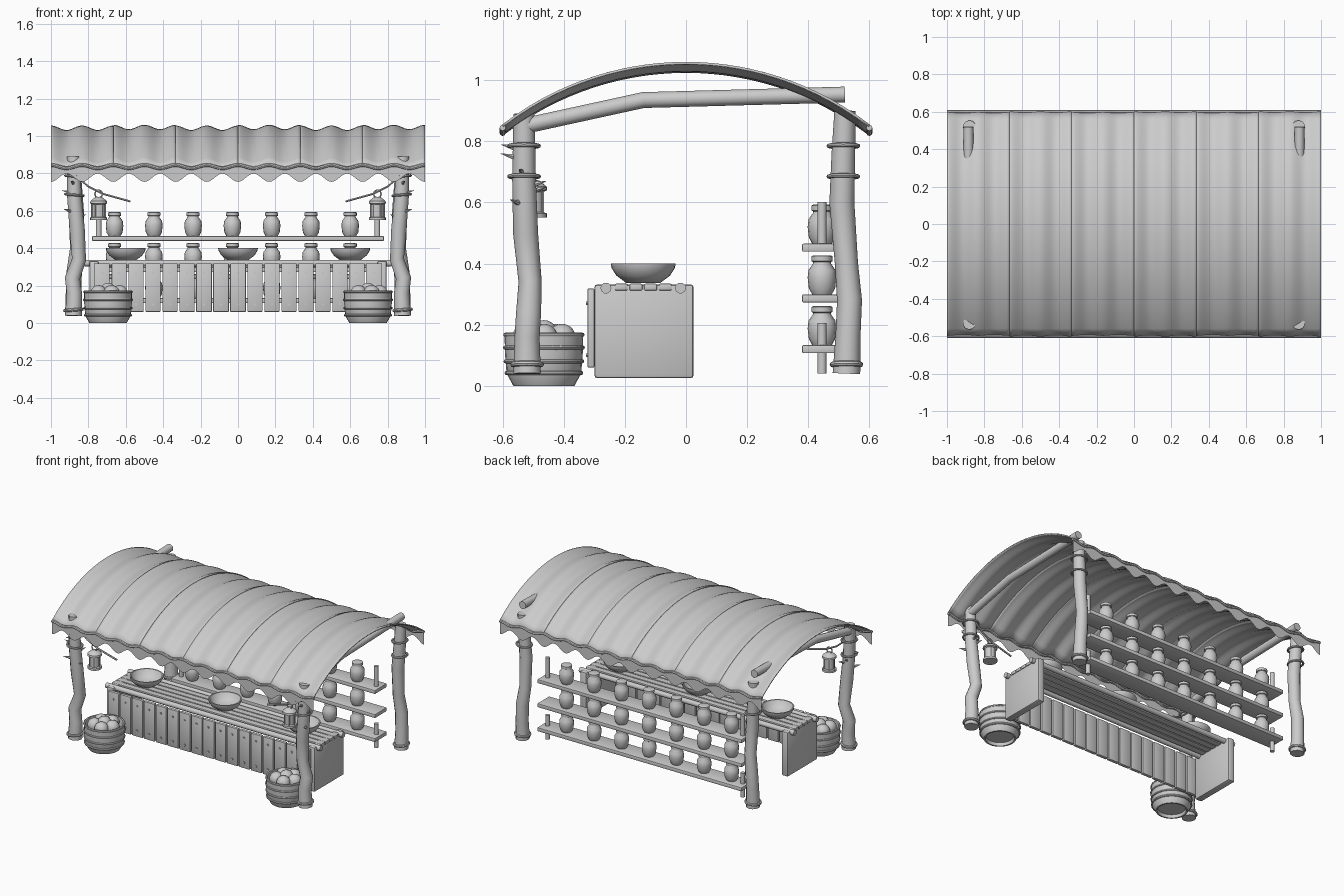
import bpy, bmesh, math, random
from mathutils import Vector, Matrix

random.seed(4)
if "Cube" in bpy.data.objects:
    bpy.data.objects.remove(bpy.data.objects["Cube"], do_unlink=True)

grey = bpy.data.materials.new("plain grey")
grey.use_nodes = True
grey.diffuse_color = (0.6, 0.6, 0.6, 1)
grey.node_tree.nodes["Principled BSDF"].inputs["Base Color"].default_value = grey.diffuse_color


def select(ob):
    bpy.ops.object.select_all(action='DESELECT')
    ob.select_set(True)
    bpy.context.view_layer.objects.active = ob


def smooth(ob, angle=40):
    select(ob)
    bpy.ops.object.shade_smooth_by_angle(angle=math.radians(angle))


def finish(name, bm, angle=40):
    me = bpy.data.meshes.new(name)
    bm.to_mesh(me)
    bm.free()
    me.materials.append(grey)
    ob = bpy.data.objects.new(name, me)
    bpy.context.collection.objects.link(ob)
    if angle:
        smooth(ob, angle)
    return ob


def box(name, lo, hi, bevel=0.004):
    lo, hi = Vector(lo), Vector(hi)
    bm = bmesh.new()
    bmesh.ops.create_cube(bm, size=1)
    bmesh.ops.scale(bm, vec=hi - lo, verts=bm.verts)
    bmesh.ops.translate(bm, vec=(lo + hi) / 2, verts=bm.verts)
    if bevel:
        bmesh.ops.bevel(bm, geom=bm.edges[:], offset=bevel, segments=2, affect='EDGES', profile=0.5)
    return finish(name, bm)


def lathe(name, profile, loc, seg=20):
    bm = bmesh.new()
    verts = [bm.verts.new((r, 0, z)) for r, z in profile]
    edges = [bm.edges.new(p) for p in zip(verts, verts[1:])]
    bmesh.ops.spin(bm, geom=verts + edges, cent=(0, 0, 0), axis=(0, 0, 1),
                   angle=math.tau, steps=seg, use_merge=True)
    bmesh.ops.remove_doubles(bm, verts=bm.verts, dist=0.0001)
    bmesh.ops.recalc_face_normals(bm, faces=bm.faces)
    bmesh.ops.translate(bm, vec=loc, verts=bm.verts)
    return finish(name, bm)


def tube(name, points, radius, radii=None, cyclic=False, res=3):
    cu = bpy.data.curves.new(name, 'CURVE')
    cu.dimensions = '3D'
    cu.bevel_depth, cu.bevel_resolution, cu.use_fill_caps = radius, res, True
    sp = cu.splines.new('POLY')
    sp.points.add(len(points) - 1)
    for i, p in enumerate(points):
        sp.points[i].co = (*p, 1)
        sp.points[i].radius = radii[i] if radii else 1
    sp.use_cyclic_u = cyclic
    cu.materials.append(grey)
    ob = bpy.data.objects.new(name, cu)
    bpy.context.collection.objects.link(ob)
    select(ob)
    bpy.ops.object.convert(target='MESH')
    smooth(bpy.context.object)
    return bpy.context.object


def ring(name, centre, radius, thick, tilt=0.0, upright=False):
    pts = []
    for k in range(20):
        a = k * math.tau / 20
        u, v = radius * math.cos(a), radius * math.sin(a)
        off = (u, 0, v) if upright else (u, v, tilt * u)
        pts.append(Vector(centre) + Vector(off))
    return tube(name, pts, thick, cyclic=True, res=2)


# Corrugated arched roof made of six overlapping panels
def wave(x):
    return 0.012 * math.cos(12 * math.pi * x)


def arch(y):
    return 1.04 - 0.98 + math.sqrt(0.98 ** 2 - y * y)


def sheet(name, rows, cols, point):
    bm = bmesh.new()
    grid = [[bm.verts.new(point(i / cols, j / rows)) for i in range(cols + 1)] for j in range(rows + 1)]
    for a, b in zip(grid, grid[1:]):
        for i in range(cols):
            bm.faces.new((a[i], a[i + 1], b[i + 1], b[i]))
    return finish(name, bm)


for n in range(6):
    def roof_point(u, v):
        x, y = -1 + (n + u) / 3, -0.6 + 1.2 * v
        return x, y, arch(y) + wave(x) + 0.004 * (n % 2)
    panel = sheet("roof_panel", 28, 24, roof_point)
    mod = panel.modifiers.new("thickness", 'SOLIDIFY')
    mod.thickness, mod.offset = 0.008, 0

# Rope hems and scalloped valances on both eaves
for side in (-1, 1):
    xs = [-1 + i / 72 for i in range(145)]
    tube("roof_hem", [(x, side * 0.6, 0.836 + 0.7 * wave(x)) for x in xs], 0.01, res=2)
    sheet("valance", 1, 144, lambda u, v: (
        2 * u - 1, side * 0.602,
        0.836 * v + (1 - v) * (0.777 - 0.022 * math.cos(12 * math.pi * (2 * u - 1)))))

# Posts, beams, rings, thorns, lanterns and baskets on each side
FRONT = [(0.88, -0.52, 0.04), (0.875, -0.52, 0.16), (0.885, -0.515, 0.24), (0.85, -0.51, 0.34),
         (0.86, -0.525, 0.5), (0.875, -0.53, 0.68), (0.88, -0.53, 0.89)]
BACK = [(0.88, 0.525, 0.04), (0.88, 0.53, 0.16), (0.875, 0.535, 0.28), (0.86, 0.525, 0.4),
        (0.865, 0.51, 0.6), (0.875, 0.515, 0.76), (0.88, 0.52, 0.9)]
LANTERN = [(0, 0), (0.045, 0), (0.045, 0.014), (0.034, 0.018), (0.034, 0.085), (0.046, 0.09),
           (0.044, 0.102), (0.02, 0.122), (0, 0.124)]
for s in (-1, 1):
    for label, path in (("front", FRONT), ("back", BACK)):
        pts = [(s * x, y, z) for x, y, z in path]
        tube(label + "_post", pts, 0.043, [1.05, 0.95, 0.95, 0.88, 0.95, 0.9, 0.8], res=4)
        top = pts[-2]
        for z in (0.685, 0.785):
            ring("post_ring", (top[0], top[1], z), 0.048, 0.007, 0.08 * s)
        ring("post_foot_ring", (pts[0][0], pts[0][1], 0.07), 0.046, 0.009, 0.08)
    tube("roof_beam", [(s * 0.885, -0.53, 0.85), (s * 0.885, -0.14, 0.935), (s * 0.885, 0.52, 0.953)],
         0.026, res=4)

    # Thorny twigs on the front posts
    for dx, dy, z in ((0.07, -0.02, 0.7), (0.06, -0.05, 0.6), (-0.06, -0.02, 0.57), (0.02, -0.08, 0.75),
                      (-0.01, -0.08, 0.78), (-0.03, 0.07, 0.64), (0.02, 0.07, 0.66)):
        base = Vector((s * 0.872, -0.527, z - 0.01))
        tip = base + Vector((s * dx, dy, 0.02))
        tube("thorn", [base, base.lerp(tip, 0.5), tip], 0.009, [1, 1, 0.05], res=1)

    # Lantern hanging on a bent stick
    tube("lantern_stick", [(s * 0.87, -0.5, 0.79), (s * 0.8, -0.5, 0.73), (s * 0.72, -0.5, 0.69),
                           (s * 0.575, -0.5, 0.65)], 0.006, res=1)
    lathe("lantern", LANTERN, (s * 0.745, -0.5, 0.55))
    ring("lantern_handle", (s * 0.745, -0.5, 0.69), 0.02, 0.004, upright=True)
    for k in range(6):
        a = k * math.tau / 6
        x, y = s * 0.745 + 0.036 * math.cos(a), -0.5 + 0.036 * math.sin(a)
        tube("lantern_bar", [(x, y, 0.56), (x, y, 0.645)], 0.004, res=1)

    # Woven basket filled with fruit
    spot = Vector((s * 0.695, -0.465, 0))
    lathe("basket", [(0, 0.02), (0.085, 0.02), (0.09, 0), (0.1, 0), (0.122, 0.04), (0.127, 0.1),
                     (0.129, 0.172), (0.118, 0.172), (0.112, 0.12), (0, 0.12)], spot, 28)
    for z, r in ((0.042, 0.122), (0.08, 0.125), (0.125, 0.127), (0.167, 0.126)):
        ring("basket_band", spot + Vector((0, 0, z)), r, 0.007)
    for k in range(6):
        a = k * math.tau / 5
        d = 0.062 if k < 5 else 0
        bm = bmesh.new()
        bmesh.ops.create_uvsphere(bm, u_segments=14, v_segments=10, radius=0.045,
                                  matrix=Matrix.Translation(spot + Vector((
                                      d * math.cos(a), d * math.sin(a), 0.158 if k < 5 else 0.17))))
        finish("fruit", bm, 80)

    # Counter end panels and the short shelf pegs
    box("counter_end", (s * 0.77 - 0.025, -0.3, 0.025), (s * 0.77 + 0.025, 0.025, 0.332), 0.01)
    for low, high in ((0.04, 0.205), (0.445, 0.602)):
        tube("shelf_peg", [(s * 0.745, 0.445, low), (s * 0.745, 0.445, high)], 0.015)

# Counter top: two round rails with flat slats between
for y in (-0.262, -0.018):
    tube("counter_rail", [(-0.82, y, 0.32), (0.82, y, 0.32)], 0.018)
for y in (-0.212, -0.164, -0.116, -0.068):
    box("counter_slat", (-0.8, y - 0.021, 0.312), (0.8, y + 0.021, 0.334))

# Counter front boards with nails
for i in range(17):
    x = (i - 8) * 0.0908
    w = 0.041 + random.uniform(-0.001, 0.001)
    box("counter_board", (x - w, -0.322, 0.06), (x + w, -0.3, 0.318), 0.003)
    for z in (0.1, 0.27):
        tube("nail", [(x, -0.315, z), (x, -0.328, z)], 0.007, res=1)

# Bowls on the counter
for x in (-0.6, 0, 0.6):
    lathe("bowl", [(0, 0), (0.055, 0), (0.088, 0.025), (0.104, 0.05), (0.106, 0.064), (0.098, 0.064),
                   (0.082, 0.035), (0.05, 0.014), (0, 0.012)], (x, -0.14, 0.336), 28)

# Shelves with rows of jars
for z in (0.12, 0.286, 0.452):
    box("shelf", (-0.78, 0.38, z - 0.013), (0.78, 0.51, z + 0.013))
    for i in range(7):
        lathe("jar", [(0, 0), (0.032, 0), (0.043, 0.02), (0.047, 0.055), (0.044, 0.08), (0.03, 0.1),
                      (0.029, 0.106), (0.035, 0.109), (0.035, 0.125), (0.028, 0.128), (0, 0.128)],
              (-0.66 + 0.21 * i, 0.445, z + 0.013), 16)
